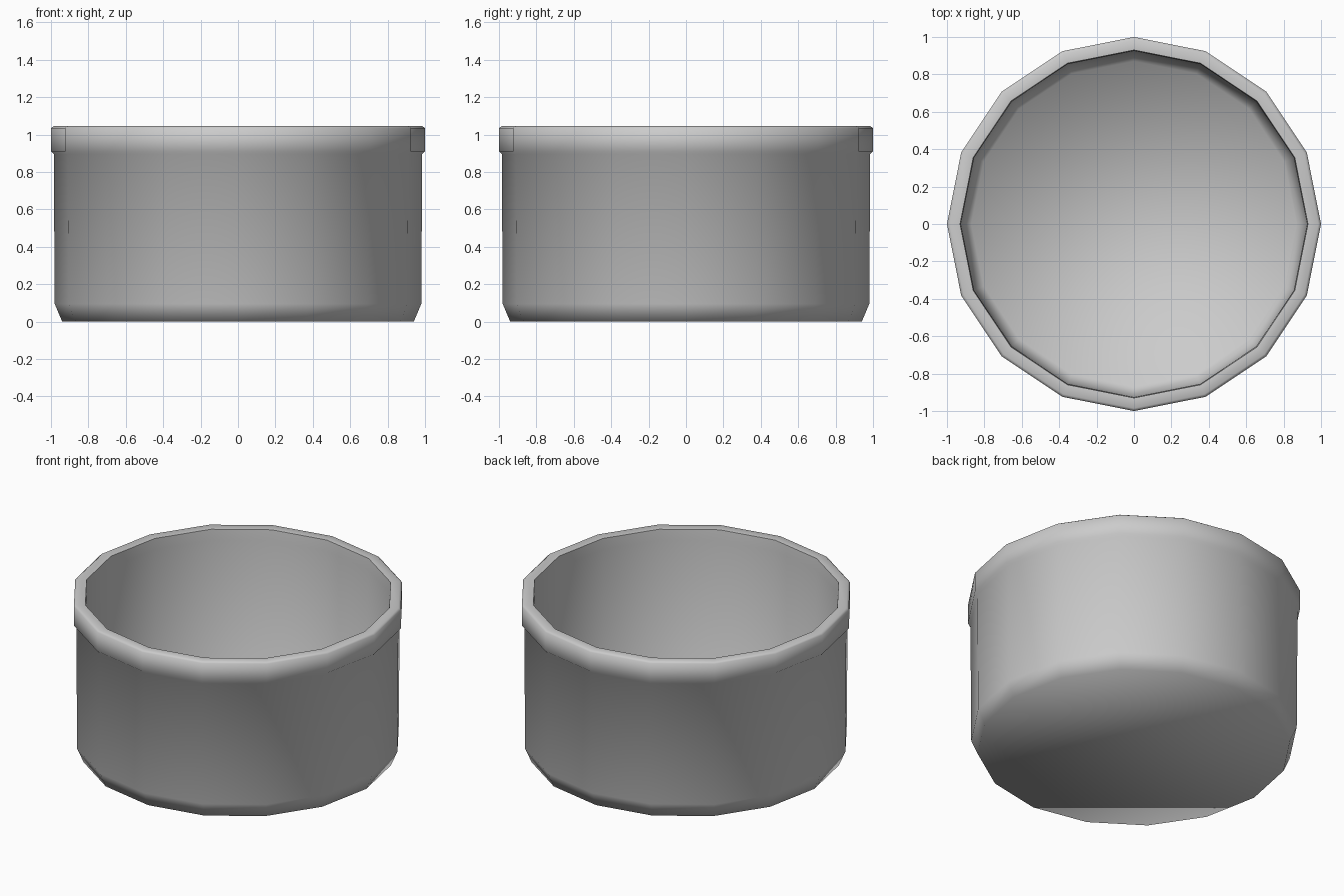
import bpy
import bmesh
import math

SIDES = 16

cube = bpy.data.objects.get("Cube")
if cube:
    bpy.data.objects.remove(cube)

# Plain grey finish
grey = bpy.data.materials.new("light_grey")
grey.use_nodes = True
colour = (0.6, 0.6, 0.6, 1)
grey.diffuse_color = colour
grey.node_tree.nodes["Principled BSDF"].inputs["Base Color"].default_value = colour

# Wall section (radius, height): base, outer wall, lip, inner wall, floor
section = [
    (0.94, 0.0), (0.98, 0.095), (0.985, 0.895), (1.0, 0.91), (1.0, 1.035),
    (0.985, 1.045), (0.93, 1.04), (0.925, 0.97), (0.915, 0.15), (0.87, 0.06),
]


def lathe(name, section, material):
    """Turn a section around z and close both ends with flat discs."""
    bm = bmesh.new()
    rings = []
    for radius, height in section:
        angles = [math.tau * i / SIDES for i in range(SIDES)]
        rings.append([bm.verts.new((radius * math.cos(a), radius * math.sin(a), height))
                      for a in angles])
    for low, high in zip(rings, rings[1:]):
        for i in range(SIDES):
            j = (i + 1) % SIDES
            bm.faces.new((low[i], low[j], high[j], high[i]))
    bm.faces.new(rings[0][::-1])
    bm.faces.new(rings[-1])
    mesh = bpy.data.meshes.new(name)
    bm.to_mesh(mesh)
    bm.free()
    mesh.materials.append(material)
    obj = bpy.data.objects.new(name, mesh)
    bpy.context.collection.objects.link(obj)
    return obj


# Round open pot with a raised lip
pot = lathe("round_pot", section, grey)
bpy.ops.object.select_all(action="DESELECT")
pot.select_set(True)
bpy.context.view_layer.objects.active = pot
bpy.ops.object.shade_smooth_by_angle(angle=math.radians(70))
